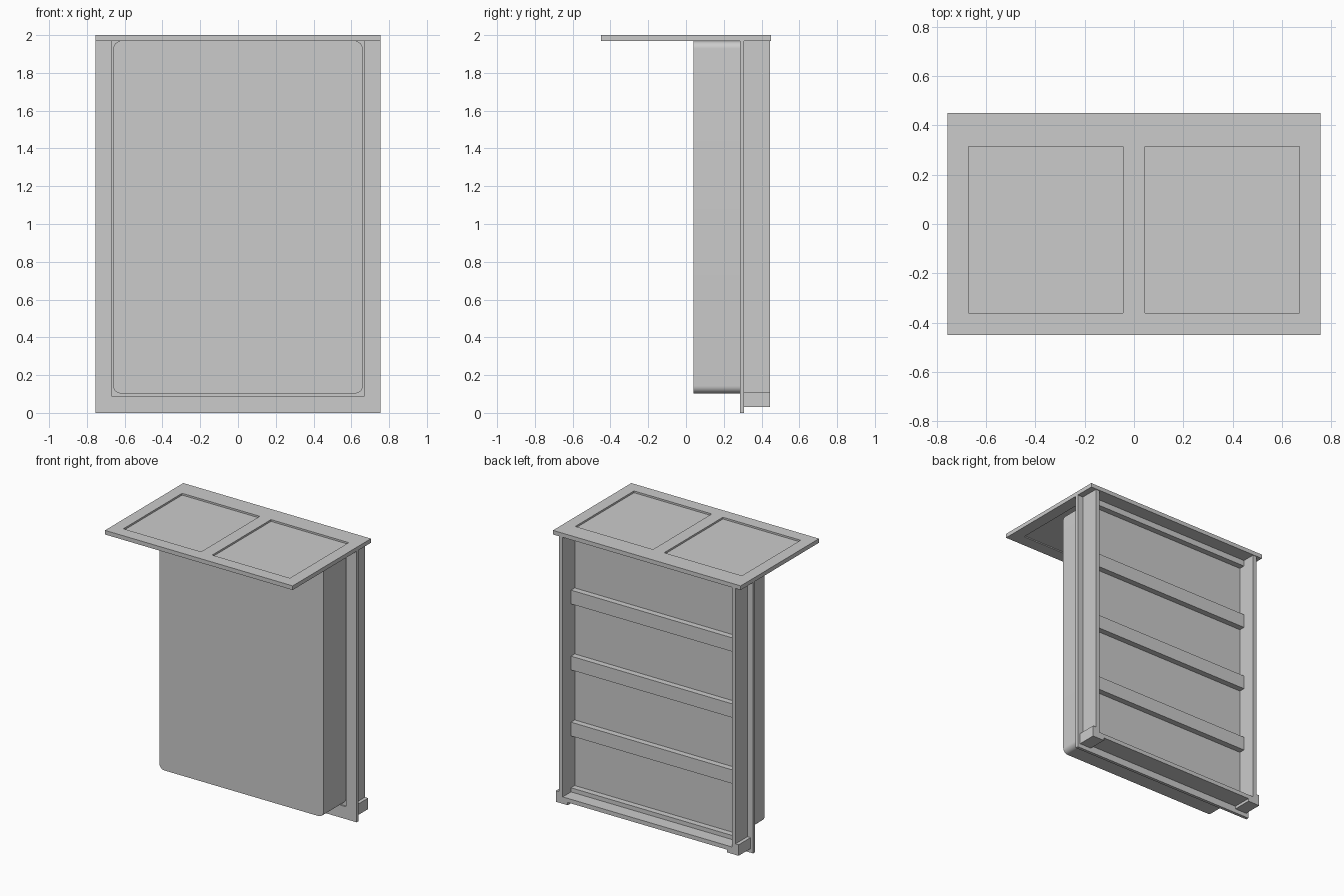
import bpy, bmesh, math

if "Cube" in bpy.data.objects:
    bpy.data.objects.remove(bpy.data.objects["Cube"])


def prism(name, profile, y0, y1):
    """Extrude an x-z outline from y0 to y1."""
    bm = bmesh.new()
    face = bm.faces.new([bm.verts.new((x, y0, z)) for x, z in profile])
    ext = bmesh.ops.extrude_face_region(bm, geom=[face])
    moved = [v for v in ext["geom"] if isinstance(v, bmesh.types.BMVert)]
    bmesh.ops.translate(bm, verts=moved, vec=(0, y1 - y0, 0))
    bmesh.ops.recalc_face_normals(bm, faces=bm.faces)
    mesh = bpy.data.meshes.new(name)
    bm.to_mesh(mesh)
    bm.free()
    ob = bpy.data.objects.new(name, mesh)
    bpy.context.collection.objects.link(ob)
    return ob


def box(name, x0, x1, y0, y1, z0, z1):
    return prism(name, [(x0, z0), (x1, z0), (x1, z1), (x0, z1)], y0, y1)


def activate(ob):
    bpy.ops.object.select_all(action='DESELECT')
    ob.select_set(True)
    bpy.context.view_layer.objects.active = ob


def cut(ob, cutter):
    cutter.hide_render = True
    mod = ob.modifiers.new("cut", 'BOOLEAN')
    mod.operation = 'DIFFERENCE'
    mod.solver = 'EXACT'
    mod.object = cutter
    activate(ob)
    bpy.ops.object.modifier_apply(modifier=mod.name)
    bpy.data.objects.remove(cutter)


def rounded_rect(x0, x1, z0, z1, r, n=10):
    pts = []
    corners = [(x1 - r, z1 - r), (x0 + r, z1 - r), (x0 + r, z0 + r), (x1 - r, z0 + r)]
    for k, (cx, cz) in enumerate(corners):
        for i in range(n + 1):
            a = math.pi / 2 * (k + i / n)
            pts.append((cx + r * math.cos(a), cz + r * math.sin(a)))
    return pts


# Overhanging top: frame with two thin recessed panels
top = box("top_frame", -0.755, 0.755, -0.45, 0.45, 1.97, 2.0)
for side, x0, x1 in (("left", -0.67, -0.045), ("right", 0.045, 0.67)):
    cut(top, box("cutter", x0, x1, -0.36, 0.315, 1.9, 2.1))
    box("top_panel_" + side, x0, x1, -0.36, 0.315, 1.978, 1.987)

# Flat surround with opening for the front body
surround = box("surround_plate", -0.755, 0.755, 0.285, 0.307, 0, 1.97)
cut(surround, box("cutter", -0.67, 0.67, 0.2, 0.4, 0.09, 1.968))
box("back_panel", -0.67, 0.67, 0.296, 0.307, 0.09, 1.97)

# Rounded front body
body = prism("front_body", rounded_rect(-0.66, 0.66, 0.103, 1.968, 0.04), 0.04, 0.298)
activate(body)
bpy.ops.object.shade_smooth_by_angle(angle=math.radians(30))

# Rear frame: two posts joined by a bottom beam
prism("rear_frame", [(-0.71, 1.97), (-0.71, 0.05), (0.71, 0.05), (0.71, 1.97),
                     (0.68, 1.97), (0.68, 0.08), (-0.68, 0.08), (-0.68, 1.97)], 0.307, 0.445)

# L-shaped feet hugging the frame corners
for side, s in (("left", -1), ("right", 1)):
    foot = [(0.64, 0.03), (0.735, 0.03), (0.735, 0.11), (0.71, 0.11), (0.71, 0.05), (0.64, 0.05)]
    prism("foot_" + side, [(s * x, z) for x, z in foot], 0.307, 0.445)

# Horizontal rails across the back
for i, (z0, z1) in enumerate([(0.08, 0.11), (0.487, 0.587), (0.967, 1.067),
                              (1.447, 1.547), (1.927, 1.97)]):
    box("rail_%d" % (i + 1), -0.68, 0.68, 0.307, 0.35, z0, z1)
